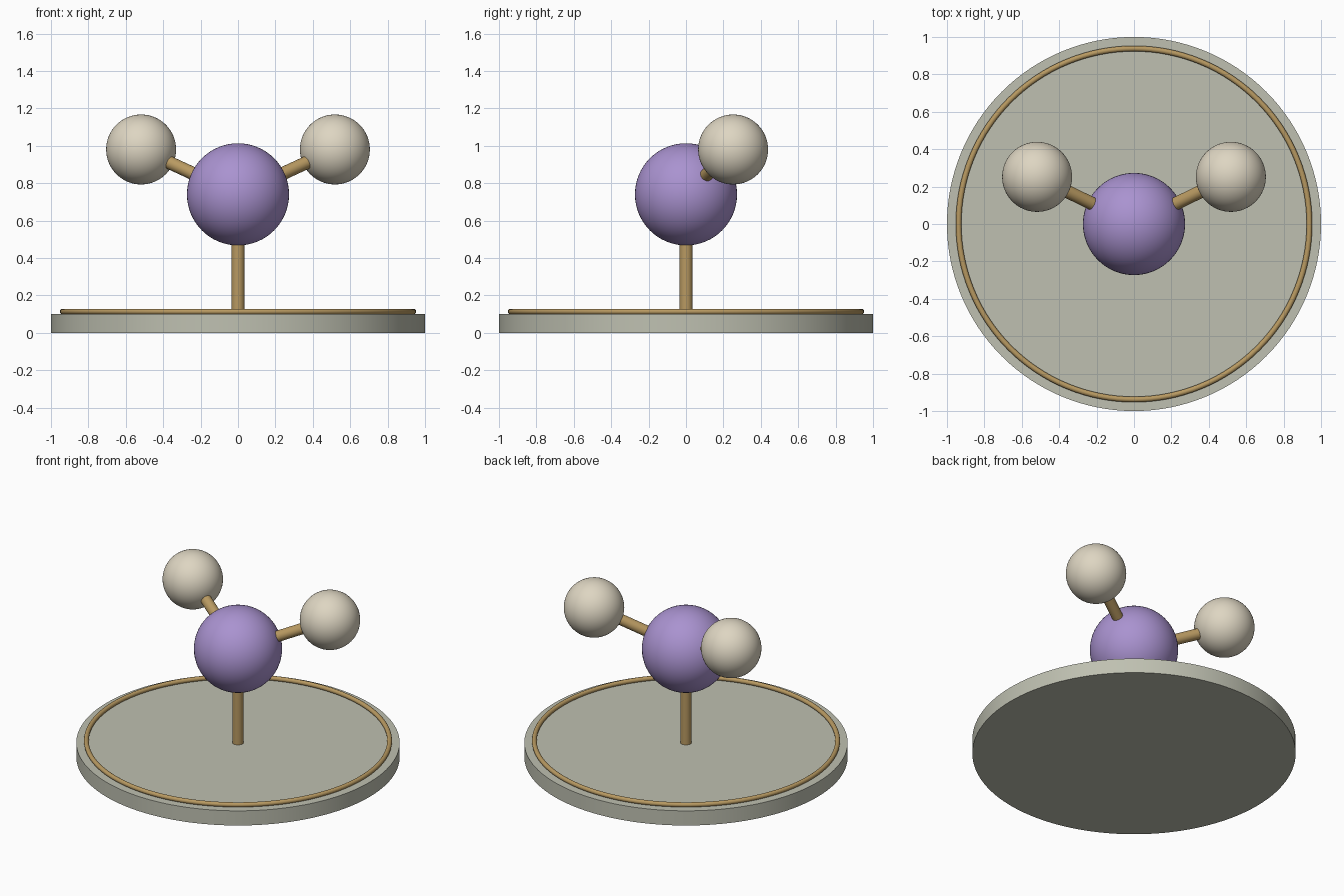
import bpy, math
from mathutils import Vector

if "Cube" in bpy.data.objects:
    bpy.data.objects.remove(bpy.data.objects["Cube"])


def material(name, rgb):
    m = bpy.data.materials.new(name)
    m.diffuse_color = (*rgb, 1)
    m.use_nodes = True
    m.node_tree.nodes["Principled BSDF"].inputs["Base Color"].default_value = m.diffuse_color
    return m


STONE = material("grey stone", (0.52, 0.53, 0.44))
BRASS = material("brass", (0.48, 0.32, 0.12))
PURPLE = material("soft purple", (0.40, 0.29, 0.63))
CREAM = material("cream", (0.73, 0.67, 0.54))


def finish(name, mat):
    ob = bpy.context.object
    ob.name = name
    ob.data.materials.append(mat)
    bpy.ops.object.shade_smooth_by_angle(angle=math.radians(40))
    return ob


def ball(name, centre, radius, mat):
    bpy.ops.mesh.primitive_uv_sphere_add(segments=64, ring_count=32, radius=radius, location=centre)
    return finish(name, mat)


def rod(name, start, end, radius, mat, sides=32):
    start, end = Vector(start), Vector(end)
    axis = end - start
    bpy.ops.mesh.primitive_cylinder_add(vertices=sides, radius=radius, depth=axis.length,
                                        location=(start + end) / 2,
                                        rotation=axis.to_track_quat('Z', 'Y').to_euler())
    return finish(name, mat)


# Round base with raised brass ring
rod("base_disc", (0, 0, 0), (0, 0, 0.10), 1.0, STONE, 128)
bpy.ops.mesh.primitive_torus_add(major_radius=0.938, minor_radius=0.015, major_segments=128,
                                 minor_segments=16, location=(0, 0, 0.113))
finish("base_ring", BRASS)

# Support stem and central ball
core = Vector((0, 0, 0.74))
rod("support_stem", (0, 0, 0.09), (0, 0, 0.52), 0.035, BRASS)
ball("central_ball", core, 0.273, PURPLE)

# Two mirrored outer balls, each on a rod from the central ball
for side, label in ((-1, "left"), (1, "right")):
    centre = Vector((side * 0.518, 0.252, 0.98))
    rod(label + "_rod", core.lerp(centre, 0.38), core.lerp(centre, 0.75), 0.035, BRASS)
    ball(label + "_ball", centre, 0.187, CREAM)
